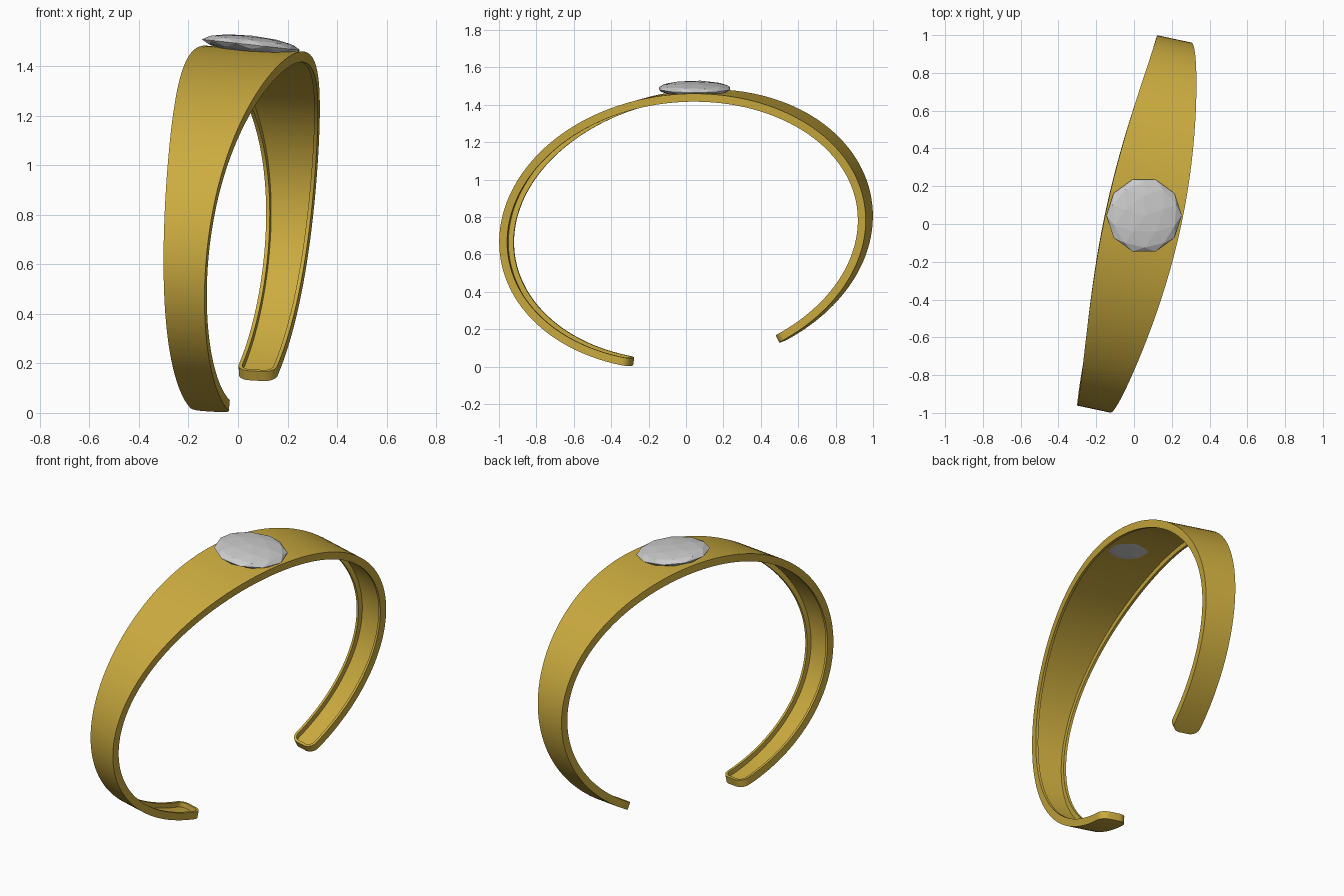
import bpy, bmesh
from math import sin, cos, pi, radians, exp, sqrt
from mathutils import Vector, Matrix

if "Cube" in bpy.data.objects:
    bpy.data.objects.remove(bpy.data.objects["Cube"])

PLANE_Y, PLANE_Z = 0.213, 0.06            # lean of the hoop's plane
ACROSS = Vector((1, -PLANE_Y, -PLANE_Z)).normalized()
START, END = radians(-162.8), radians(148.9)
THICK, FLOOR, RIM, CORNER = 0.043, 0.015, 0.015, 0.05
BODY, TIP = 120, 7


def centre(t):
    """Outer centreline of the open, slightly sheared elliptical hoop."""
    y = 0.98 * sin(t)
    dz = 0.0653 * y + 0.739 * cos(t)
    return Vector((PLANE_Y * y + PLANE_Z * dz, y, 0.73 + dz))


def tangent(t):
    return (centre(t + 1e-4) - centre(t - 1e-4)) / 2e-4


def half_width(t):
    """Wide under the stone, narrow at the ends."""
    return 0.5 * (0.157 + 0.248 * exp(-0.5 * ((t - 0.03) / radians(42)) ** 2))


def outline(inset):
    """Stations (angle, half width) of the strip with rounded ends."""
    r = CORNER - inset
    tips = [(r * (1 - cos(a)), r * (1 - sin(a)))
            for a in (pi / 2 * i / TIP for i in range(TIP + 1))]
    v0, v1 = tangent(START).length, tangent(END).length
    first = [(START + (inset + s) / v0, cut) for s, cut in tips]
    last = [(END - (inset + s) / v1, cut) for s, cut in reversed(tips)]
    a, b = first[-1][0], last[0][0]
    body = [(a + (b - a) * i / BODY, 0) for i in range(1, BODY)]
    return [(t, half_width(t) - inset - cut) for t, cut in first + body + last]


def layer(bm, inset, depth):
    """Closed loop of vertices: left side forward, right side back."""
    left, right = [], []
    for t, w in outline(inset):
        inward = ACROSS.cross(tangent(t)).normalized()
        if inward.dot(Vector((0, 0, 0.73)) - centre(t)) < 0:
            inward.negate()
        p = centre(t) + inward * depth
        left.append(bm.verts.new(p - ACROSS * w))
        right.append(bm.verts.new(p + ACROSS * w))
    return left, right


def fill(bm, lay):
    l, r = lay
    for i in range(len(l) - 1):
        bm.faces.new((l[i], r[i], r[i + 1], l[i + 1]))


def bridge(bm, a, b):
    p, q = a[0] + a[1][::-1], b[0] + b[1][::-1]
    for i in range(len(p)):
        j = (i + 1) % len(p)
        bm.faces.new((p[i], p[j], q[j], q[i]))


def finish(bm, name):
    bmesh.ops.recalc_face_normals(bm, faces=bm.faces)
    me = bpy.data.meshes.new(name)
    bm.to_mesh(me)
    bm.free()
    ob = bpy.data.objects.new(name, me)
    bpy.context.collection.objects.link(ob)
    return ob


# Cuff band: flat outside, shallow recess with a raised rim inside
bm = bmesh.new()
layers = [layer(bm, 0, 0), layer(bm, 0, THICK),
          layer(bm, RIM, THICK), layer(bm, RIM, FLOOR)]
for a, b in zip(layers, layers[1:]):
    bridge(bm, a, b)
fill(bm, layers[0])
fill(bm, layers[-1])
band = finish(bm, "cuff_band")
gold = bpy.data.materials.new("gold")
gold.diffuse_color = (0.60, 0.41, 0.05, 1)
gold.use_nodes = True
gold.node_tree.nodes["Principled BSDF"].inputs["Base Color"].default_value = gold.diffuse_color
band.data.materials.append(gold)
bpy.context.view_layer.objects.active = band
band.select_set(True)
bpy.ops.object.shade_smooth_by_angle(angle=radians(30))

# Faceted stone: flattened low-poly sphere sunk through the band
bm = bmesh.new()
bmesh.ops.create_icosphere(bm, subdivisions=2, radius=1)
bm.transform(Matrix.Translation((0.053, 0.045, 1.487))
             @ Matrix.Rotation(0.11, 4, 'Y')
             @ Matrix.Diagonal((0.2, 0.2, 0.037, 1))
             @ Matrix.Rotation(radians(18), 4, 'Z'))
finish(bm, "stone")
